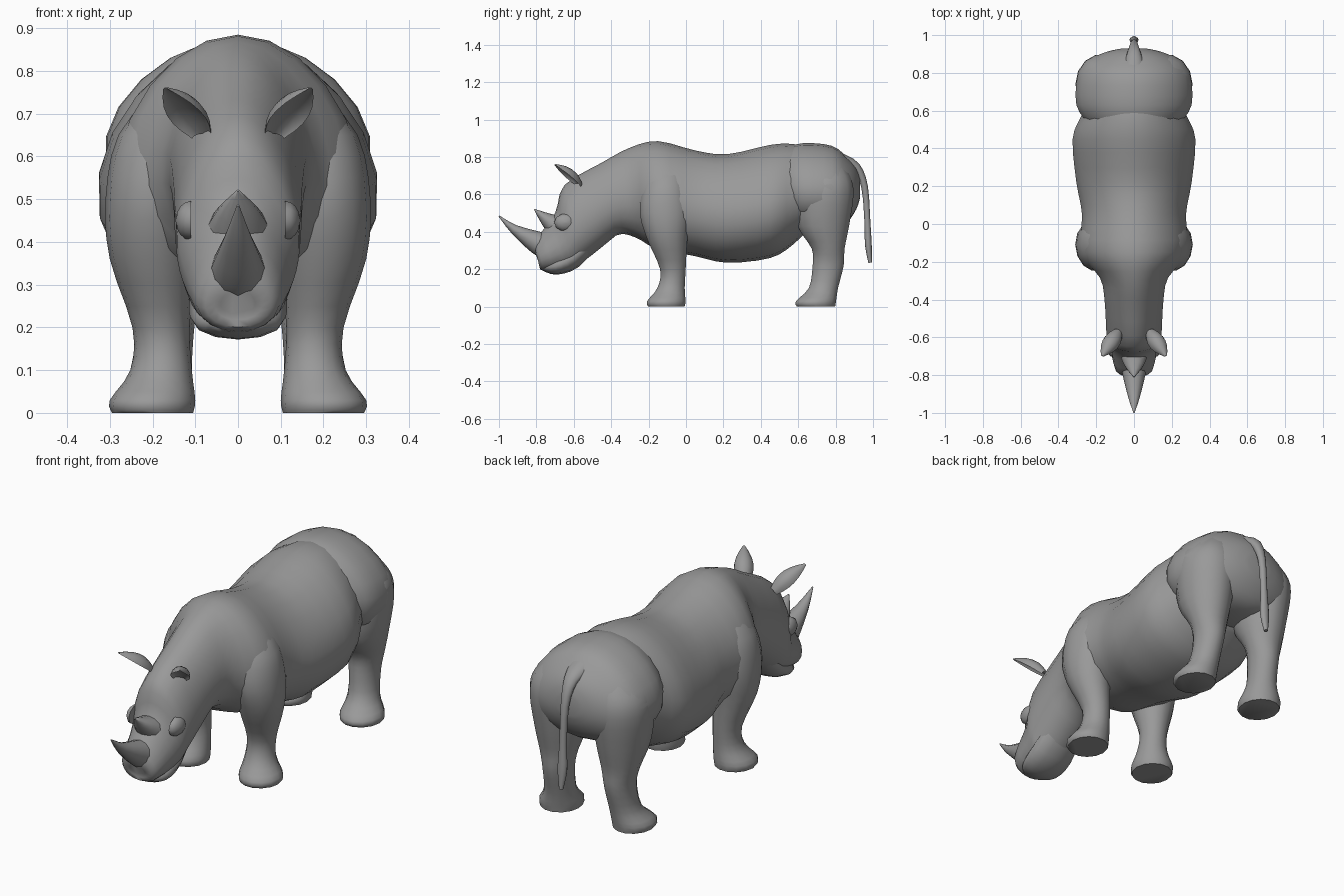
import bpy, bmesh, math
from mathutils import Vector

default_cube = bpy.data.objects.get("Cube")
if default_cube:
    bpy.data.objects.remove(default_cube, do_unlink=True)

hide = bpy.data.materials.new("grey_hide")
hide.use_nodes = True
hide.diffuse_color = (.32, .32, .32, 1)
shader = hide.node_tree.nodes["Principled BSDF"]
shader.inputs["Base Color"].default_value = hide.diffuse_color
shader.inputs["Roughness"].default_value = .8


def spline(rows, steps=3):
    """Pass a smooth curve through a few rows of measurements."""
    knots = [Vector(row) for row in rows]
    last = len(knots) - 1
    result = []
    for i in range(last):
        start, end = knots[i], knots[i + 1]
        start_slope = (end - knots[max(i - 1, 0)]) / 2
        end_slope = (knots[min(i + 2, last)] - start) / 2
        for step in range(steps):
            t = step / steps
            blend = t * t * (3 - 2 * t)
            result.append(start * (1 - blend) + end * blend
                          + start_slope * (t * (1 - t) ** 2)
                          - end_slope * (t * t * (1 - t)))
    result.append(knots[last])
    return result


def loft(name, rings, sides=16, taper=0, cupped=False, mirrored=False):
    """Skin elliptical rings given as (centre, half axis, half axis)."""
    bm = bmesh.new()
    loops = []
    for centre, across, up in rings:
        loop = []
        for i in range(sides):
            angle = math.tau * i / sides
            sine, cosine = math.sin(angle), math.cos(angle)
            if cupped and sine > 0:
                sine *= -.45
            offset = across * cosine * (1 - taper * sine) + up * sine
            loop.append(bm.verts.new(centre + offset))
        loops.append(loop)
    for lower, upper in zip(loops, loops[1:]):
        for i in range(sides):
            j = (i + 1) % sides
            bm.faces.new((lower[i], lower[j], upper[j], upper[i]))
    bm.faces.new(reversed(loops[0]))
    bm.faces.new(loops[-1])
    bmesh.ops.recalc_face_normals(bm, faces=bm.faces)
    mesh = bpy.data.meshes.new(name)
    bm.to_mesh(mesh)
    bm.free()
    mesh.materials.append(hide)
    part = bpy.data.objects.new(name, mesh)
    bpy.context.collection.objects.link(part)
    bpy.ops.object.select_all(action='DESELECT')
    part.select_set(True)
    bpy.context.view_layer.objects.active = part
    bpy.ops.object.shade_smooth_by_angle(angle=math.radians(60))
    if mirrored:
        part.modifiers.new("Mirror", 'MIRROR').use_mirror_merge = False


def trunk(name, rows):
    """Loft slices of (y, top, bottom, half width) that lean at the head."""
    rings = []
    for y, top, bottom, width in spline(rows):
        lean = max(0, min(.1, -.3 * y - .06, y + .84))
        up = Vector((0, -lean, top - bottom)) / 2
        centre = Vector((0, y + lean / 2, (top + bottom) / 2))
        rings.append((centre, Vector((width, 0, 0)), up))
    loft(name, rings, sides=20, taper=.16)


def leg(name, rows):
    """Loft level rings of (z, x, y, half width, half length)."""
    rings = [(Vector((x, y, z)), Vector((width, 0, 0)), Vector((0, length, 0)))
             for z, x, y, width, length in spline(rows)]
    loft(name, rings, sides=14, mirrored=True)


def tube(name, rows):
    """Loft along a middle path of (y, z, half width, half depth)."""
    path = spline(rows)
    rings = []
    for i, (y, z, width, depth) in enumerate(path):
        ahead = path[min(i + 1, len(path) - 1)] - path[max(i - 1, 0)]
        normal = Vector((0, -ahead[1], ahead[0])).normalized()
        rings.append((Vector((0, y, z)), Vector((width, 0, 0)), normal * depth))
    loft(name, rings, sides=12)


# Muzzle, head, neck and barrel in one skin
trunk("head_and_barrel", [
    (-.81, .29, .23, .04),
    (-.8, .36, .19, .095),
    (-.7, .5, .21, .13),
    (-.65, .65, .24, .145),
    (-.45, .77, .38, .155),
    (-.3, .85, .37, .18),
    (-.15, .885, .31, .28),
    (.05, .835, .27, .275),
    (.22, .815, .235, .305),
    (.45, .865, .26, .325),
    (.57, .87, .33, .28),
    (.66, .85, .42, .24)])

# Rump emerging from the barrel
trunk("rump", [
    (.54, .85, .47, .25),
    (.63, .875, .42, .305),
    (.78, .86, .42, .3),
    (.86, .8, .45, .25),
    (.91, .74, .52, .15),
    (.93, .68, .58, .06)])

# Lower jaw, as broad as the muzzle
tube("lower_jaw", [
    (-.5, .37, .1, .05),
    (-.61, .26, .115, .06),
    (-.7, .215, .105, .045),
    (-.76, .21, .06, .02)])

# Legs with broad hooves
leg("front_legs", [
    (0, .2, -.105, .095, .1),
    (.03, .2, -.105, .1, .105),
    (.1, .18, -.08, .072, .075),
    (.2, .18, -.07, .067, .07),
    (.36, .2, -.1, .1, .11),
    (.5, .2, -.11, .11, .14),
    (.65, .18, -.11, .1, .12),
    (.77, .13, -.1, .05, .08)])
leg("hind_legs", [
    (0, .2, .695, .095, .105),
    (.03, .2, .695, .1, .11),
    (.1, .18, .735, .072, .08),
    (.22, .17, .76, .07, .085),
    (.31, .17, .76, .09, .09),
    (.43, .17, .735, .12, .14),
    (.6, .17, .74, .14, .16),
    (.7, .16, .74, .12, .14),
    (.8, .12, .74, .06, .08)])

# Horns
tube("front_horn", [
    (-.74, .32, .07, .07),
    (-.8, .345, .06, .06),
    (-.92, .415, .03, .025),
    (-1, .485, .003, .003)])
tube("rear_horn", [
    (-.68, .42, .08, .07),
    (-.75, .47, .05, .035),
    (-.81, .52, .003, .003)])

# Deep cupped ears, broad in the middle and pointed at the tip
ear_base, ear_tip = Vector((.085, -.575, .645)), Vector((.17, -.7, .757))
ear_axis = (ear_tip - ear_base).normalized()
ear_front = Vector((.35, -.75, -.55))
ear_front = (ear_front - ear_axis * ear_front.dot(ear_axis)).normalized()
ear_side = ear_axis.cross(ear_front)
ear_rings = []
for step in range(7):
    t = step / 6
    width = .046 * math.sin(.6 + 2.4 * t)
    ear_rings.append((ear_base.lerp(ear_tip, t), ear_side * width,
                      ear_front * width))
loft("ears", ear_rings, sides=12, cupped=True, mirrored=True)

# Low swollen eyelids
eye_rings = []
for step in range(5):
    angle = step * .38
    radius = .06 * math.cos(angle)
    eye_rings.append((Vector((.11 + .036 * math.sin(angle), -.645, .45)),
                      Vector((0, radius, 0)), Vector((0, 0, radius * .8))))
loft("eyes", eye_rings, sides=10, mirrored=True)

# Tail flowing out of the rump, with a wider tuft
tube("tail", [
    (.83, .78, .06, .04),
    (.91, .745, .035, .025),
    (.955, .64, .02, .018),
    (.97, .45, .018, .016),
    (.975, .33, .024, .018),
    (.985, .235, .01, .01)])
